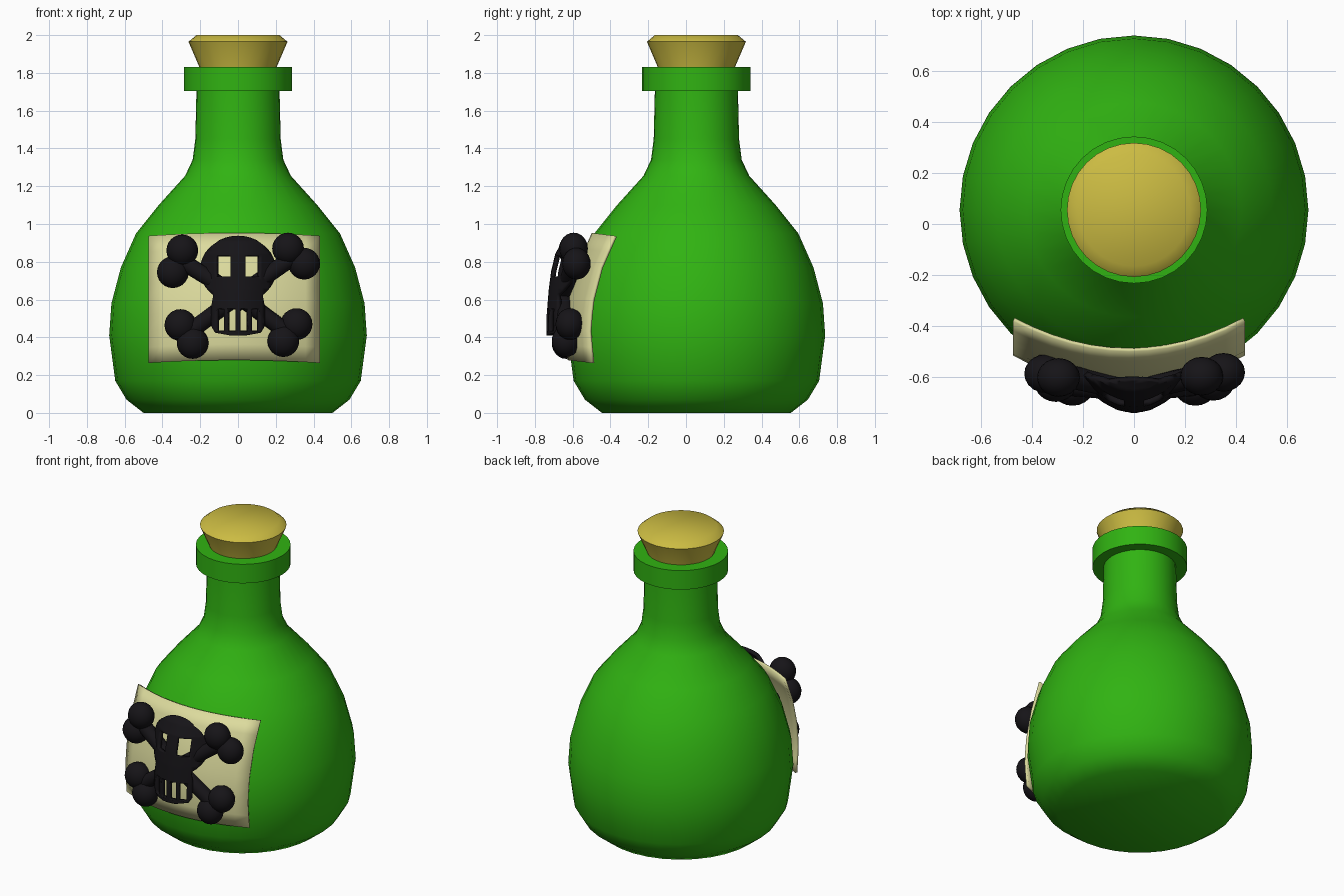
import bpy, bmesh
from math import sin, cos, pi, radians
from mathutils import Vector

if "Cube" in bpy.data.objects:
    bpy.data.objects.remove(bpy.data.objects["Cube"])

CY = 0.055  # bottle axis


def material(name, rgb):
    m = bpy.data.materials.new(name)
    m.diffuse_color = (*rgb, 1)
    m.use_nodes = True
    m.node_tree.nodes["Principled BSDF"].inputs["Base Color"].default_value = m.diffuse_color
    return m


GREEN = material("green_glass", (0.03, 0.45, 0.006))
CORK = material("cork", (0.6, 0.5, 0.055))
PAPER = material("paper", (0.72, 0.71, 0.34))
BLACK = material("black", (0.008, 0.007, 0.009))


def finish(bm, name, mat, angle=40):
    me = bpy.data.meshes.new(name)
    bmesh.ops.recalc_face_normals(bm, faces=bm.faces)
    bm.to_mesh(me)
    bm.free()
    ob = bpy.data.objects.new(name, me)
    bpy.context.collection.objects.link(ob)
    me.materials.append(mat)
    bpy.ops.object.select_all(action='DESELECT')
    ob.select_set(True)
    bpy.context.view_layer.objects.active = ob
    bpy.ops.object.shade_smooth_by_angle(angle=radians(angle))
    return ob


def lathe(name, profile, mat, sides=32):
    bm = bmesh.new()
    rings = [[bm.verts.new((r * cos(2 * pi * i / sides), CY + r * sin(2 * pi * i / sides), z))
              for i in range(sides)] for r, z in profile]
    for a, b in zip(rings, rings[1:]):
        for i in range(sides):
            j = (i + 1) % sides
            bm.faces.new((a[i], a[j], b[j], b[i]))
    bm.faces.new(rings[0])
    bm.faces.new(rings[-1])
    return finish(bm, name, mat)


def interp(table, z):
    for (z0, y0), (z1, y1) in zip(table, table[1:]):
        if z <= z1:
            return y0 + (y1 - y0) * (z - z0) / (z1 - z0)
    return table[-1][1]


# bottle with neck and rim
lathe("bottle", [(0.5, 0), (0.59, 0.07), (0.65, 0.17), (0.682, 0.41), (0.67, 0.58),
                 (0.62, 0.77), (0.54, 0.95), (0.42, 1.1), (0.28, 1.255), (0.24, 1.34),
                 (0.226, 1.45), (0.22, 1.705), (0.287, 1.705), (0.287, 1.832),
                 (0.2, 1.832)], GREEN)
# stopper
lathe("cork", [(0.2, 1.8), (0.205, 1.832), (0.262, 1.965), (0.22, 2.0)], CORK)

# curved paper label
LABEL = [(0.27, -0.618), (0.42, -0.634), (0.58, -0.622), (0.77, -0.572), (0.95, -0.492)]
bm = bmesh.new()
NX, NZ = 12, 8
grid = []
for k in range(NZ + 1):
    row = []
    for i in range(NX + 1):
        u = -0.45 + 0.9 * i / NX
        z = 0.28 + 0.67 * k / NZ - 0.075 * u * u
        row.append(bm.verts.new((u - 0.02, interp(LABEL, z) + 0.62 * u * u, z)))
    grid.append(row)
for k in range(NZ):
    for i in range(NX):
        bm.faces.new((grid[k][i], grid[k][i + 1], grid[k + 1][i + 1], grid[k + 1][i]))
label = finish(bm, "label", PAPER)
mod = label.modifiers.new("thickness", 'SOLIDIFY')
mod.thickness = 0.015
mod.offset = 0

# skull: flat outline with holes, sliced and domed
outline = [(0.193 * cos(radians(a)), 0.755 + 0.173 * sin(radians(a))) for a in range(-50, 231, 10)]
outline += [(-0.135, 0.56), (-0.135, 0.46), (-0.115, 0.425), (-0.04, 0.41),
            (0.04, 0.41), (0.115, 0.425), (0.135, 0.46), (0.135, 0.56)]


def rect(x0, x1, z0, z1):
    return [(x0, z0), (x1, z0), (x1, z1), (x0, z1)]


holes = [rect(-0.11, -0.037, 0.72, 0.83), rect(0.037, 0.11, 0.72, 0.83)]
for x in (-0.088, -0.031, 0.031, 0.088):
    holes.append(rect(x - 0.018, x + 0.018, 0.435, 0.55))
cu = bpy.data.curves.new("skull_outline", 'CURVE')
cu.dimensions = '2D'
cu.fill_mode = 'BOTH'
for pts in [outline] + holes:
    sp = cu.splines.new('POLY')
    sp.points.add(len(pts) - 1)
    sp.use_cyclic_u = True
    for p, (x, z) in zip(sp.points, pts):
        p.co = (x, z, 0, 1)
tmp = bpy.data.objects.new("skull_outline", cu)
bpy.context.collection.objects.link(tmp)
bpy.context.view_layer.update()
flat = bpy.data.meshes.new_from_object(tmp.evaluated_get(bpy.context.evaluated_depsgraph_get()))
bm = bmesh.new()
bm.from_mesh(flat)
bpy.data.objects.remove(tmp)
for axis, start, count in ((0, -0.18, 13), (1, 0.42, 18)):
    for i in range(count):
        co, no = Vector((0, 0, 0)), Vector((0, 0, 0))
        co[axis], no[axis] = start + 0.03 * i, 1
        bmesh.ops.bisect_plane(bm, geom=bm.verts[:] + bm.edges[:] + bm.faces[:],
                               plane_co=co, plane_no=no)
bmesh.ops.remove_doubles(bm, verts=bm.verts, dist=0.0005)
DOME = [(0.40, -0.725), (0.5, -0.727), (0.65, -0.715), (0.75, -0.702),
        (0.84, -0.68), (0.9, -0.645), (0.93, -0.60)]
for v in bm.verts:
    x, z = v.co.x, v.co.y
    v.co = (x, interp(DOME, z) + 3.0 * x * x, z)
skull = finish(bm, "skull", BLACK)
mod = skull.modifiers.new("thickness", 'SOLIDIFY')
mod.thickness = 0.024
mod.offset = 0


# crossed bones
def bone(name, a, b):
    c = bpy.data.curves.new(name, 'CURVE')
    c.dimensions = '3D'
    c.bevel_depth = 0.045
    c.bevel_resolution = 3
    sp = c.splines.new('POLY')
    sp.points.add(2)
    for p, co in zip(sp.points, (a, (0, -0.65, 0.62), b)):
        p.co = (*co, 1)
    ob = bpy.data.objects.new(name, c)
    bpy.context.collection.objects.link(ob)
    c.materials.append(BLACK)


bone("bone_rising", (-0.27, -0.625, 0.42), (0.3, -0.585, 0.83))
bone("bone_falling", (-0.31, -0.585, 0.81), (0.27, -0.625, 0.42))

# bone knuckles
knuckles = [(-0.295, -0.6, 0.86), (-0.345, -0.585, 0.745), (0.265, -0.595, 0.87),
            (0.35, -0.58, 0.79), (-0.305, -0.62, 0.465), (-0.24, -0.635, 0.37),
            (0.31, -0.615, 0.47), (0.24, -0.635, 0.38)]
bm = bmesh.new()
for p in knuckles:
    vs = bmesh.ops.create_uvsphere(bm, u_segments=20, v_segments=12, radius=0.084)["verts"]
    for v in vs:
        v.co = Vector((v.co.x, v.co.y * 0.9, v.co.z)) + Vector(p)
finish(bm, "bone_knuckles", BLACK)
